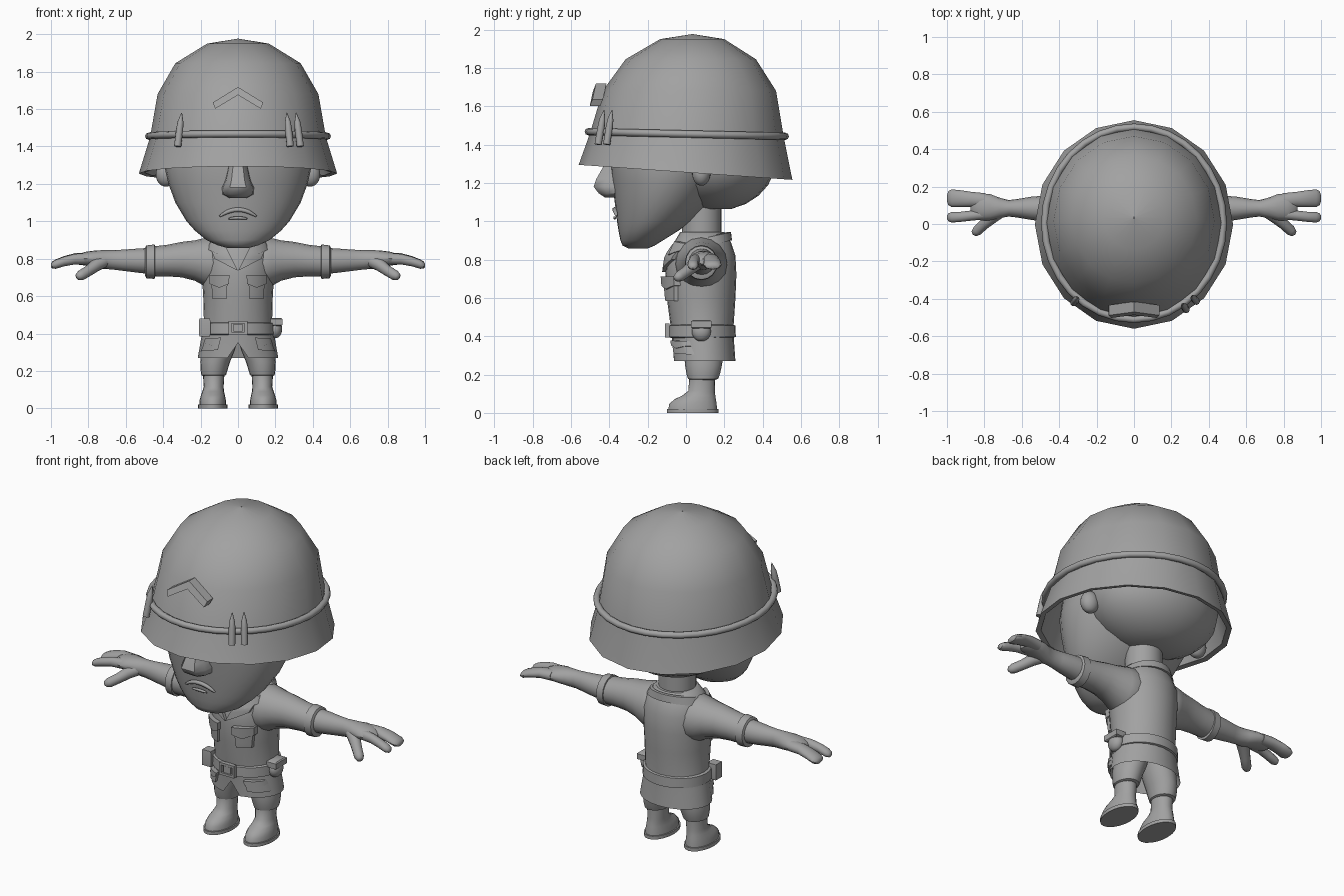
import bpy, bmesh, math
from mathutils import Vector

if "Cube" in bpy.data.objects:
    bpy.data.objects.remove(bpy.data.objects["Cube"])

GREY = bpy.data.materials.new("plain_grey")
GREY.diffuse_color = (0.36, 0.36, 0.36, 1)
GREY.use_nodes = True
GREY.node_tree.nodes["Principled BSDF"].inputs["Base Color"].default_value = GREY.diffuse_color


def mesh(name, verts, faces, angle=38):
    me = bpy.data.meshes.new(name)
    me.from_pydata([tuple(v) for v in verts], [], faces)
    bm = bmesh.new()
    bm.from_mesh(me)
    bmesh.ops.recalc_face_normals(bm, faces=bm.faces)
    bm.to_mesh(me)
    bm.free()
    me.materials.append(GREY)
    ob = bpy.data.objects.new(name, me)
    bpy.context.collection.objects.link(ob)
    bpy.ops.object.select_all(action='DESELECT')
    ob.select_set(True)
    bpy.context.view_layer.objects.active = ob
    bpy.ops.object.shade_smooth_by_angle(angle=math.radians(angle))
    return ob


def loft(name, rings, angle=38, closed=False):
    """Skin a list of equal rings; capped at the ends unless closed into a loop."""
    n, m = len(rings[0]), len(rings)
    faces = []
    for r in range(m if closed else m - 1):
        a, b = r * n, (r + 1) % m * n
        faces += [(a + i, a + (i + 1) % n, b + (i + 1) % n, b + i) for i in range(n)]
    if not closed:
        faces += [tuple(range(n)), tuple(range((m - 1) * n, m * n))]
    return mesh(name, [v for r in rings for v in r], faces, angle)


def flat(z, rx, yf, yb, n=24, tilt=0, cx=0):
    """Horizontal ellipse from y = yf to yb, starting at the front; tilt raises z with y."""
    cy, ry = (yf + yb) / 2, (yb - yf) / 2
    ang = [i * 2 * math.pi / n for i in range(n)]
    return [Vector((cx + rx * math.sin(a), cy - ry * math.cos(a),
                    z - tilt * ry * math.cos(a))) for a in ang]


def limb(name, s, rows, n=16):
    """Tube along x from rows of (x, y, z, ry, rz)."""
    rings = [[Vector((s * x, y + ry * math.cos(t), z + rz * math.sin(t)))
              for t in (i * 2 * math.pi / n for i in range(n))] for x, y, z, ry, rz in rows]
    return loft(name, rings)


def tube(name, pts, radii, n=10):
    """Round tube along a path of points."""
    pts = [Vector(p) for p in pts]
    rings = []
    for i, p in enumerate(pts):
        d = (pts[min(i + 1, len(pts) - 1)] - pts[max(i - 1, 0)]).normalized()
        u = d.cross(Vector((0.1, 1, 0.2))).normalized()
        v = d.cross(u)
        rings.append([p + radii[i] * (u * math.cos(t) + v * math.sin(t))
                      for t in (k * 2 * math.pi / n for k in range(n))])
    return loft(name, rings, 50)


def ball(name, c, r, angle=60):
    rings = []
    for i in range(1, 12):
        t = math.pi * i / 12
        k = math.sin(t)
        rings.append(flat(c[2] - r[2] * math.cos(t), r[0] * k, c[1] - r[1] * k,
                          c[1] + r[1] * k, 20, 0, c[0]))
    return loft(name, rings, angle)


def block(name, c, h, k=0.8):
    """Box with a narrower outer top and bottom."""
    rings = []
    for z, f in ((-1, k), (-0.75, 1), (0.75, 1), (1, k)):
        rings.append([Vector((c[0] + h[0] * f * x, c[1] + h[1] * f * y, c[2] + h[2] * z))
                      for x, y in ((-1, -1), (1, -1), (1, 1), (-1, 1))])
    return loft(name, rings, 30)


# Helmet: outer shell, rim and hollow inside
T = -0.07
shell = [(1.255, .53, -.56, .555, T), (1.45, .47, -.50, .51, T / 3), (1.68, .43, -.435, .47),
         (1.845, .335, -.315, .365), (1.95, .165, -.135, .20), (1.976, .004, .03, .038)]
inner = [(1.92, .004, .03, .038), (1.80, .31, -.28, .33), (1.45, .44, -.47, .48, T / 3),
         (1.26, .50, -.53, .525, T)]
loft("helmet", [flat(*r[:4], 16, *r[4:]) for r in shell + inner], 45, True)

# Rounded band round the helmet
prof = [i * math.pi / 4 for i in range(8)]
loft("helmet_band", [flat(1.455 + .019 * math.sin(a), .478 + .019 * math.cos(a),
                          -.51 - .019 * math.cos(a), .518 + .019 * math.cos(a), 32, T / 3)
                     for a in prof], 60, True)

# Pointed rounds tucked under the band
for i, (x, y) in enumerate(((.27, -.443), (.322, -.40), (-.312, -.407))):
    lean = .93
    pts = [(x * (1 + (1 - lean) * k), y * (1 + (1 - lean) * k), z)
           for z, k in ((1.40, .5), (1.49, 0), (1.53, -.2), (1.58, -.5))]
    tube("helmet_round_%d" % i, pts, (.019, .019, .016, .002))

# Chevron badge, leaning back with the helmet
xz = [(0, 1.718), (.135, 1.635), (.122, 1.602), (0, 1.675), (-.122, 1.602), (-.135, 1.635)]
loft("chevron_badge", [[Vector((x, -.515 + d + .38 * (z - 1.6) + abs(x) * .1, z))
                        for x, z in xz] for d in (0, .055)], 30)

# Head, back of the head and neck
head = [(.858, .06, -.30, -.20), (.872, .11, -.33, -.165), (.90, .17, -.342, -.12),
        (.95, .23, -.352, -.04), (1.0, .275, -.36, .03), (1.1, .335, -.372, .13),
        (1.2, .372, -.384, .20), (1.3, .395, -.396, .27), (1.45, .38, -.39, .32),
        (1.6, .28, -.28, .28)]
loft("head", [flat(*r, 32) for r in head], 50)
ball("back_of_head", (0, .155, 1.32), (.395, .315, .265))
loft("neck", [flat(z, .105, -.02, .185) for z in (.86, 1.12)])
for s, side in ((1, "left"), (-1, "right")):
    ball("ear_" + side, (s * .385, .08, 1.25), (.055, .048, .065))

# Nose: wedge widening to the nostrils
nose = [(1.125, .05, -.425), (1.145, .085, -.455), (1.18, .088, -.482), (1.22, .07, -.468),
        (1.32, .048, -.412)]
loft("nose", [[Vector(p) for p in ((-w, -.35, z), (-w * .9, (y - .37) / 2, z), (-w * .5, y, z),
              (w * .5, y, z), (w * .9, (y - .37) / 2, z), (w, -.35, z))]
              for z, w, y in nose], 50)

# Frowning mouth and lower lip
for name, w, z0, drop, r in (("mouth", .098, 1.062, .036, .012), ("lower_lip", .05, 1.018, .004, .008)):
    us = [i / 5 - 1 for i in range(11)]
    tube(name, [(w * u, -.372 + .011 * u * u * (w / .1) ** 2, z0 - drop * u * u) for u in us],
         [r * (1 - .6 * u ** 4) for u in us], 8)

# Jacket with split front hem
BODY = [(.27, .215, -.068, .258), (.38, .196, -.072, .25), (.45, .182, -.08, .248),
        (.60, .186, -.10, .258), (.72, .194, -.108, .263), (.82, .195, -.098, .258),
        (.89, .168, -.062, .235), (.945, .118, -.03, .20)]
hem = flat(*BODY[0])
hem[0].z = .35
jacket = [flat(.37, .18, -.04, .23), hem] + [flat(*r) for r in BODY[1:]]
loft("jacket", jacket, 50)


def front_y(x, z):
    """Front surface of the jacket at x, z."""
    for a, b in zip(BODY, BODY[1:]):
        if z <= b[0] or b is BODY[-1]:
            t = max(0, min(1, (z - a[0]) / (b[0] - a[0])))
            rx, yf, yb = (a[i] + (b[i] - a[i]) * t for i in (1, 2, 3))
            return (yf + yb) / 2 - (yb - yf) / 2 * math.sqrt(max(0, 1 - (x / rx) ** 2))


def patch(name, s, quad, t, sag=0, n=6):
    """Padded quad laid on the jacket front; corners run top-in, top-out, low-out, low-in."""
    a, b, c, d = (Vector((s * x, z)) for x, z in quad)
    rows = []
    for j in range(n + 1):
        v = j / n
        for i in range(n + 1):
            u = i / n
            p = a.lerp(b, u).lerp(d.lerp(c, u), v)
            rows.append((p.x, p.y - sag * v * (1 - abs(2 * u - 1))))
    m = n + 1
    verts = [(x, front_y(x, z) + o, z) for o in (-t, .02) for x, z in rows]
    k = m * m
    faces = [(o + j * m + i, o + j * m + i + 1, o + j * m + m + i + 1, o + j * m + m + i)
             for o in (0, k) for j in range(n) for i in range(n)]
    for i in range(n):
        for p, q in ((i, i + 1), (n * m + i, n * m + i + 1), (i * m, i * m + m),
                     (i * m + n, i * m + m + n)):
            faces.append((p, q, q + k, p + k))
    return mesh(name, verts, faces)


# Collar, belt and buckle
loft("collar", [flat(z, rx, yf, yb, 24, .22) for z, rx, yf, yb in (
    (.865, .175, -.085, .24), (.91, .15, -.06, .235), (.915, .135, -.045, .22),
    (.87, .12, -.03, .2))], 40, True)
loft("belt", [flat(z, .198 + e, -.092 - e, .26 + e, 32) for z, e in (
    (.392, -.012), (.397, 0), (.455, -.002), (.46, -.014))], 40)
for i, (x, z, hx, hz) in enumerate(((-.043, .43, .007, .036), (.043, .43, .007, .036),
                                    (0, .46, .05, .007), (0, .40, .05, .007))):
    block("buckle_bar_%d" % i, (x, -.098, z), (hx, .012, hz), 1)
block("buckle_plate", (0, -.094, .43), (.024, .012, .02), 1)

# Belt pouches: round one on one hip, boxy one on the other
ball("hip_pouch", (.198, .08, .425), (.038, .05, .052))
block("hip_pouch_flap", (.205, .08, .462), (.032, .054, .022))
block("hip_box", (-.178, -.02, .432), (.03, .03, .047), .95)

for s, side in ((1, "left"), (-1, "right")):
    # Lapels and pockets
    patch("lapel_" + side, s, ((.075, .885), (.152, .87), (.125, .80), (0, .735)), .018)
    patch("collar_tip_" + side, s, ((.09, .895), (.15, .885), (.165, .85), (.105, .825)), .026)
    patch("chest_pocket_" + side, s, ((.055, .69), (.145, .69), (.135, .585), (.062, .585)), .02)
    patch("chest_flap_" + side, s, ((.046, .712), (.153, .712), (.152, .665), (.048, .665)), .03, .02)
    patch("hem_pocket_" + side, s, ((.095, .36), (.178, .36), (.198, .305), (.108, .312)), .02)
    patch("hem_flap_" + side, s, ((.09, .378), (.176, .374), (.184, .348), (.098, .353)), .028, .014)

    # Sleeve and rolled cuff
    limb("sleeve_" + side, s, [(.05, .08, .78, .12, .12), (.14, .08, .778, .135, .138),
         (.18, .08, .782, .125, .128), (.23, .08, .79, .11, .108), (.30, .08, .795, .095, .095),
         (.38, .08, .79, .085, .084), (.46, .08, .785, .08, .08)])
    limb("cuff_" + side, s, [(.443, .08, .784, .075, .08), (.446, .08, .784, .086, .092),
         (.49, .08, .783, .083, .088), (.496, .08, .783, .072, .076)])

    # Forearm, palm and fingers
    limb("forearm_" + side, s, [(.47, .082, .788, .07, .07), (.55, .084, .79, .062, .063),
         (.62, .084, .792, .05, .056), (.67, .084, .794, .044, .052), (.72, .086, .796, .055, .05),
         (.77, .09, .80, .07, .043), (.82, .092, .80, .072, .036), (.86, .094, .795, .06, .026),
         (.875, .096, .79, .03, .015)])
    limb("wide_finger_" + side, s, [(.80, .125, .80, .04, .032), (.87, .132, .80, .04, .03),
         (.93, .136, .787, .045, .027), (.975, .138, .772, .047, .024), (.993, .138, .767, .037, .018),
         (1.0, .138, .765, .015, .008)])
    limb("narrow_finger_" + side, s, [(.79, .055, .80, .03, .03), (.87, .045, .798, .027, .028),
         (.93, .038, .785, .027, .026), (.975, .036, .77, .028, .024), (.993, .036, .765, .021, .017),
         (1.0, .036, .763, .008, .007)])
    tube("thumb_" + side, [(s * x, y, z) for x, y, z in ((.71, .07, .79), (.76, .035, .765),
         (.80, .0, .735), (.838, -.035, .712), (.855, -.05, .703), (.86, -.054, .70))],
         (.035, .034, .029, .028, .019, .006), 12)

    # Trouser leg, boot and sole
    loft("trouser_leg_" + side, [flat(z, rx, yf, yb, 20, 0, s * cx) for z, rx, yf, yb, cx in (
        (.172, .055, .025, .15, .13), (.178, .066, .01, .168, .13), (.205, .072, .002, .178, .128),
        (.25, .08, -.005, .188, .122), (.31, .088, -.01, .195, .105), (.38, .09, -.02, .2, .09))])
    loft("boot_" + side, [flat(z, rx, yf, yb, 20, 0, s * cx) for z, rx, yf, yb, cx in (
        (.015, .072, -.092, .162, .135), (.045, .07, -.088, .16, .135), (.07, .064, -.062, .156, .134),
        (.09, .058, -.02, .153, .133), (.115, .053, .012, .15, .13), (.19, .058, .018, .152, .13))], 50)
    loft("sole_" + side, [flat(z, .079, -.10, .17, 20, 0, s * .135) for z in (0, .02)])
